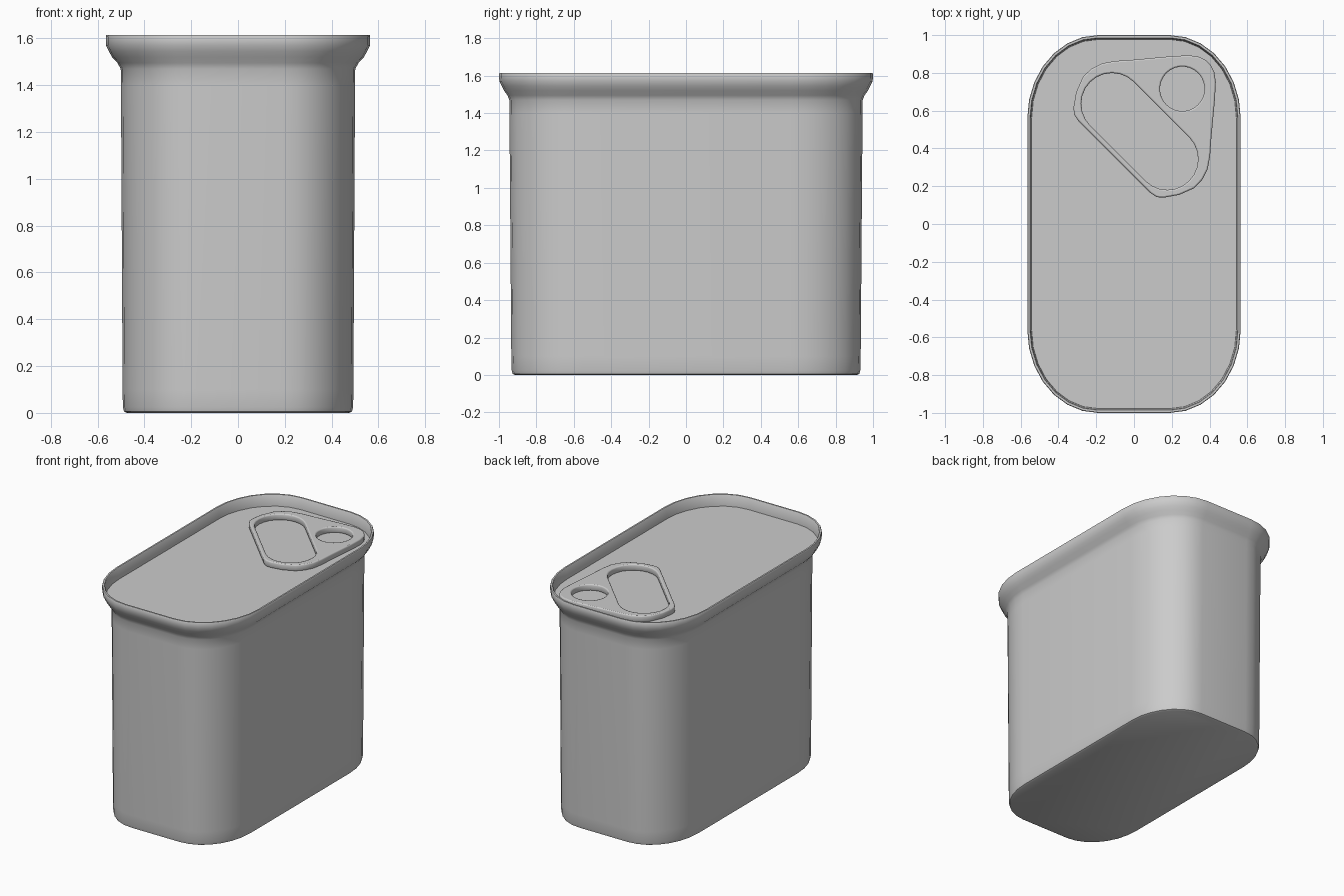
import bpy, bmesh, math
from mathutils import Matrix, Vector

if "Cube" in bpy.data.objects:
    bpy.data.objects.remove(bpy.data.objects["Cube"], do_unlink=True)

metal = bpy.data.materials.new("grey_metal")
metal.use_nodes = True
GREY = (0.6, 0.6, 0.6, 1)
metal.diffuse_color = GREY
metal.node_tree.nodes["Principled BSDF"].inputs["Base Color"].default_value = GREY


def select_only(obj):
    bpy.ops.object.select_all(action="DESELECT")
    obj.select_set(True)
    bpy.context.view_layer.objects.active = obj


def smooth(obj, degrees):
    select_only(obj)
    bpy.ops.object.shade_smooth_by_angle(angle=math.radians(degrees))


def rounded_loop(hx, hy, z, steps=7):
    """Oblong outline whose corner centres stay fixed for every size."""
    cx, cy = 0.19, 0.56
    pts = []
    for i, (sx, sy) in enumerate([(1, 1), (-1, 1), (-1, -1), (1, -1)]):
        for k in range(steps + 1):
            a = (i + k / steps) * math.pi / 2
            pts.append((sx * cx + (hx - cx) * math.cos(a),
                        sy * cy + (hy - cy) * math.sin(a), z))
    return pts


def loft(name, rings, cap_start=False, cap_end=False):
    bm = bmesh.new()
    loops = [[bm.verts.new(p) for p in rounded_loop(*r)] for r in rings]
    n = len(loops[0])
    for low, high in zip(loops, loops[1:]):
        for i in range(n):
            j = (i + 1) % n
            bm.faces.new((low[i], low[j], high[j], high[i]))
    if cap_start:
        bm.faces.new(loops[0][::-1])
    if cap_end:
        bm.faces.new(loops[-1])
    mesh = bpy.data.meshes.new(name)
    bm.to_mesh(mesh)
    bm.free()
    obj = bpy.data.objects.new(name, mesh)
    bpy.context.collection.objects.link(obj)
    mesh.materials.append(metal)
    smooth(obj, 40)
    return obj


# Tapered can body with flared shoulder, rolled rim and sunken lid
loft("can_body", [
    (0.475, 0.915, 0.0), (0.487, 0.927, 0.006), (0.492, 0.932, 0.025),
    (0.493, 0.934, 0.1), (0.5, 0.944, 1.4), (0.501, 0.945, 1.47),
    (0.515, 0.955, 1.495), (0.538, 0.973, 1.52), (0.552, 0.985, 1.545),
    (0.564, 0.998, 1.57), (0.565, 1.0, 1.61), (0.562, 0.997, 1.615),
    (0.551, 0.986, 1.615), (0.547, 0.982, 1.61), (0.542, 0.977, 1.535),
], cap_start=True, cap_end=True)


# Pull tab: plate with a finger hole and a rivet hole, mirrored about its axis
def add_spline(curve, pts):
    s = curve.splines.new("POLY")
    s.points.add(len(pts) - 1)
    for p, (x, y) in zip(s.points, pts):
        p.co = (x, y, 0, 1)
    s.use_cyclic_u = True


def arc(cx, cy, r, start, end, steps):
    return [(cx + r * math.cos(start + (end - start) * k / steps),
             cy + r * math.sin(start + (end - start) * k / steps))
            for k in range(steps + 1)]


curve = bpy.data.curves.new("pull_tab", "CURVE")
curve.dimensions = "2D"
curve.fill_mode = "BOTH"
curve.extrude = 0.014
curve.bevel_depth = 0.008
curve.bevel_resolution = 1
curve.offset = -0.008
half = [(0.514, 0.02), (0.503, 0.055), (0.47, 0.1), (0.4, 0.163), (0.247, 0.29),
        (0.17, 0.357), (0.113, 0.396), (0.055, 0.415), (-0.007, 0.417),
        (-0.09, 0.385), (-0.156, 0.339), (-0.182, 0.31), (-0.19, 0.27)]
add_spline(curve, half + [(u, -v) for u, v in reversed(half)])
add_spline(curve, arc(0, 0.207, 0.163, 0, math.pi, 12)
           + arc(0, -0.207, 0.163, math.pi, 2 * math.pi, 12))
add_spline(curve, arc(0.319, 0, 0.118, 0, 2 * math.pi, 28)[:-1])

tab = bpy.data.objects.new("pull_tab", curve)
bpy.context.collection.objects.link(tab)
curve.materials.append(metal)
tab.matrix_world = Matrix.Translation(Vector((0.03, 0.49, 1.556))) @ Matrix.Rotation(math.pi / 4, 4, "Z")
select_only(tab)
bpy.ops.object.convert(target="MESH")
smooth(bpy.context.view_layer.objects.active, 50)
